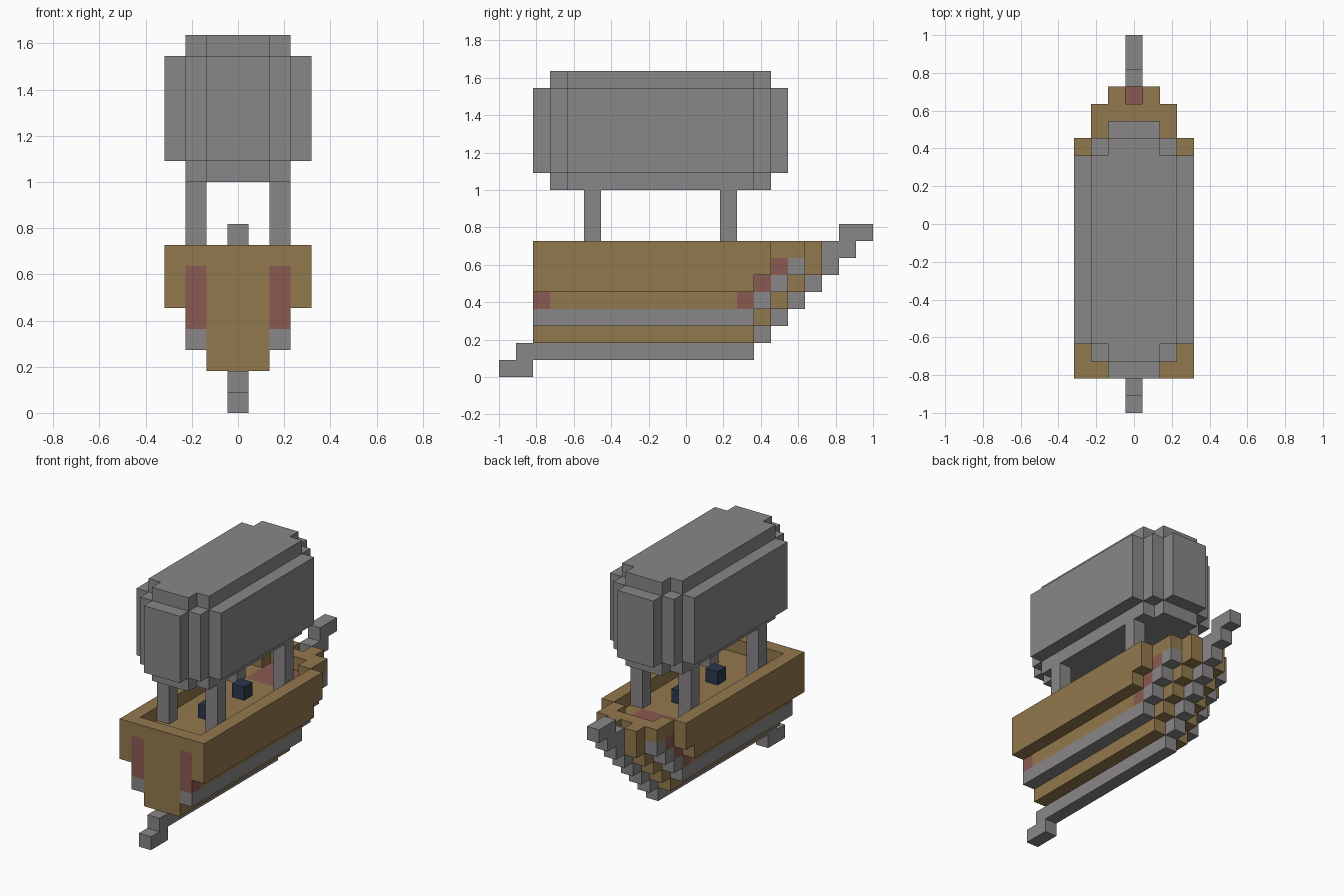
import bpy
import bmesh
from mathutils import Matrix, Vector

if "Cube" in bpy.data.objects:
    bpy.data.objects.remove(bpy.data.objects["Cube"], do_unlink=True)

U = 1 / 11  # edge of one block


def material(name, color):
    m = bpy.data.materials.new(name)
    m.use_nodes = True
    m.diffuse_color = (*color, 1)
    bsdf = m.node_tree.nodes["Principled BSDF"]
    bsdf.inputs["Base Color"].default_value = (*color, 1)
    bsdf.inputs["Roughness"].default_value = 0.9
    return m


GRAY = material("stone gray", (0.25, 0.24, 0.24))
BROWN = material("wood brown", (0.29, 0.19, 0.075))
RED = material("faded red", (0.26, 0.1, 0.085))
NAVY = material("dark navy", (0.025, 0.04, 0.075))


def build(name, mat, boxes):
    """Join boxes given as inclusive block ranges (x, y, z); x is counted from the centre."""
    bm = bmesh.new()
    for ranges in boxes:
        lo = Vector([r[0] for r in ranges])
        hi = Vector([r[1] + 1 for r in ranges])
        centre = ((lo + hi) / 2 - Vector((0.5, 11, 0))) * U
        size = (hi - lo) * U
        bmesh.ops.create_cube(bm, size=1, matrix=Matrix.Translation(centre) @ Matrix.Diagonal((*size, 1)))
    mesh = bpy.data.meshes.new(name)
    bm.to_mesh(mesh)
    bm.free()
    mesh.materials.append(mat)
    ob = bpy.data.objects.new(name, mesh)
    bpy.context.collection.objects.link(ob)
    return ob


def both(x, y, z):
    """The same box on both sides."""
    return [((x, x), y, z), ((-x, -x), y, z)]


def at(n):
    return (n, n)


MID, CORE = (0, 0), (-1, 1)

# Keel, with the stepped stem and the raised prow
build("keel", GRAY, [(MID, (0, 1), at(0)), (MID, (1, 14), at(1))])
build("stem", GRAY, [(MID, at(k + 13), at(k)) for k in range(2, 8)]
      + [(MID, at(19), at(7)), (MID, (20, 21), at(8))])

# Hull core, each course one block longer towards the bow
build("hull_core", BROWN, [(CORE, (2, k + 12), at(k)) for k in range(2, 6)])
build("deck", BROWN, [(CORE, (2, 13), at(6)), (CORE, at(17), at(6))] + both(1, at(18), at(6)))
build("bow_deck", RED, [(CORE, (14, 16), at(6)), (MID, at(18), at(6))])

# Side planking with red corners and gray bow blocks
planks, corners, bow_blocks = [], [], []
for k in range(4, 7):
    planks += both(2, (3, k + 9), at(k))
    corners += both(2, at(2), at(k)) + both(2, at(k + 10), at(k))
    bow_blocks += both(2, at(k + 11), at(k))
build("side_planks", BROWN, planks)
build("red_corners", RED, corners)
build("bow_blocks", GRAY, bow_blocks)
build("side_band", GRAY, both(2, (2, 14), at(3)))

# Upper walls and rim
build("upper_walls", BROWN, both(3, (2, 14), at(5)) + both(3, (2, 15), (6, 7)))
build("stern_rim", BROWN, [((-2, 2), at(2), at(7))])
build("bow_rim", BROWN, both(2, (16, 17), at(7)) + both(1, at(18), at(7)) + [(CORE, at(17), at(7))])

# Small blocks on deck
build("deck_blocks", NAVY, [(MID, at(j), at(7)) for j in (7, 11)])

# Posts carrying the balloon
build("posts", GRAY, both(2, at(5), (7, 10)) + both(2, at(13), (7, 10)))

# Balloon: a stepped body, narrower at its top and bottom
body = [(CORE, (2, 16), (12, 16))] + both(2, (3, 15), (12, 16)) + both(3, (4, 14), (12, 16))
caps = []
for k in (11, 17):
    caps += [(CORE, (3, 15), at(k))] + both(2, (4, 14), at(k))
build("balloon_body", GRAY, body)
build("balloon_caps", GRAY, caps)
